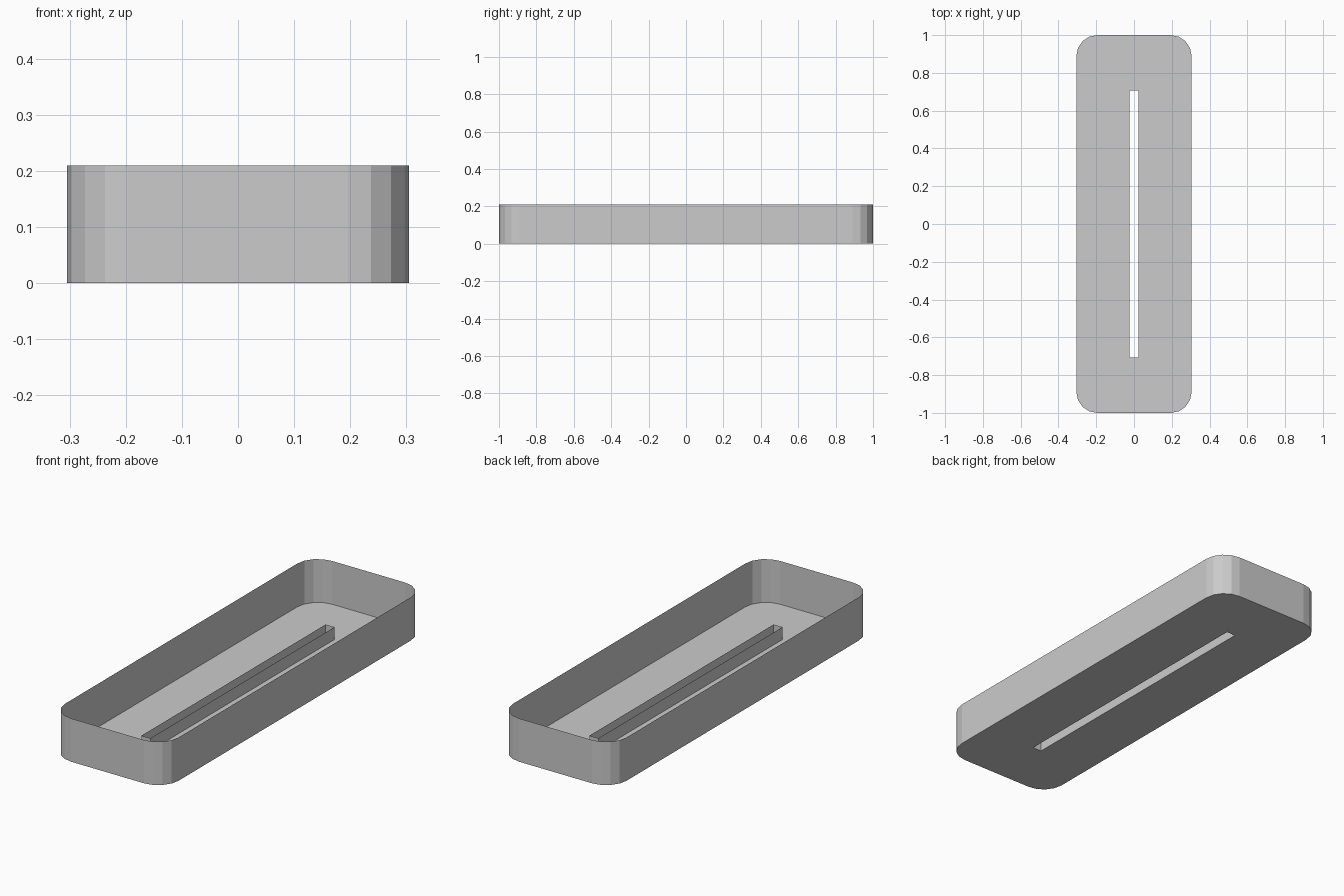
import bpy
import bmesh
from math import cos, sin, pi

HALF_X, HALF_Y, HEIGHT = 0.305, 1.0, 0.21
RADIUS, STEPS = 0.11, 4
SLOT_X, SLOT_Y, SLOT_HEIGHT = 0.024, 0.706, 0.06

cube = bpy.data.objects.get("Cube")
if cube:
    bpy.data.objects.remove(cube, do_unlink=True)

grey = bpy.data.materials.new("plain_grey")
grey.use_nodes = True
colour = (0.6, 0.6, 0.6, 1.0)
grey.diffuse_color = colour
grey.node_tree.nodes["Principled BSDF"].inputs["Base Color"].default_value = colour


def rounded_outline(half_x, half_y, radius, steps):
    """Counter-clockwise rectangle with faceted round corners."""
    points = []
    for corner, (sx, sy) in enumerate([(1, 1), (-1, 1), (-1, -1), (1, -1)]):
        for i in range(steps + 1):
            a = (corner + i / steps) * pi / 2
            points.append((sx * (half_x - radius) + radius * cos(a),
                           sy * (half_y - radius) + radius * sin(a)))
    return points


def add_loop(bm, outline):
    verts = [bm.verts.new((x, y, 0)) for x, y in outline]
    return [bm.edges.new((v, verts[(i + 1) % len(verts)]))
            for i, v in enumerate(verts)]


def finish(bm, name):
    mesh = bpy.data.meshes.new(name)
    bm.to_mesh(mesh)
    bm.free()
    mesh.materials.append(grey)
    obj = bpy.data.objects.new(name, mesh)
    bpy.context.collection.objects.link(obj)


def sheet_wall(name, outline, height):
    """Thin upright wall along a closed outline, facing outwards."""
    bm = bmesh.new()
    rings = [[bm.verts.new((x, y, z)) for x, y in outline] for z in (0, height)]
    n = len(outline)
    for i in range(n):
        j = (i + 1) % n
        bm.faces.new((rings[0][i], rings[0][j], rings[1][j], rings[1][i]))
    finish(bm, name)


tray = rounded_outline(HALF_X, HALF_Y, RADIUS, STEPS)
slot = [(SLOT_X, SLOT_Y), (-SLOT_X, SLOT_Y), (-SLOT_X, -SLOT_Y), (SLOT_X, -SLOT_Y)]

# Outer wall and raised rim around the slot
sheet_wall("outer_wall", tray, HEIGHT)
sheet_wall("slot_rim", slot, SLOT_HEIGHT)

# Floor with the slot left open
bm = bmesh.new()
edges = add_loop(bm, tray) + add_loop(bm, slot)
bmesh.ops.triangle_fill(bm, edges=edges, use_beauty=True, normal=(0, 0, -1))
bmesh.ops.dissolve_limit(bm, angle_limit=0.01, verts=bm.verts[:], edges=bm.edges[:])
for face in bm.faces:
    face.normal_update()
    if face.normal.z > 0:
        face.normal_flip()
finish(bm, "tray_floor")
